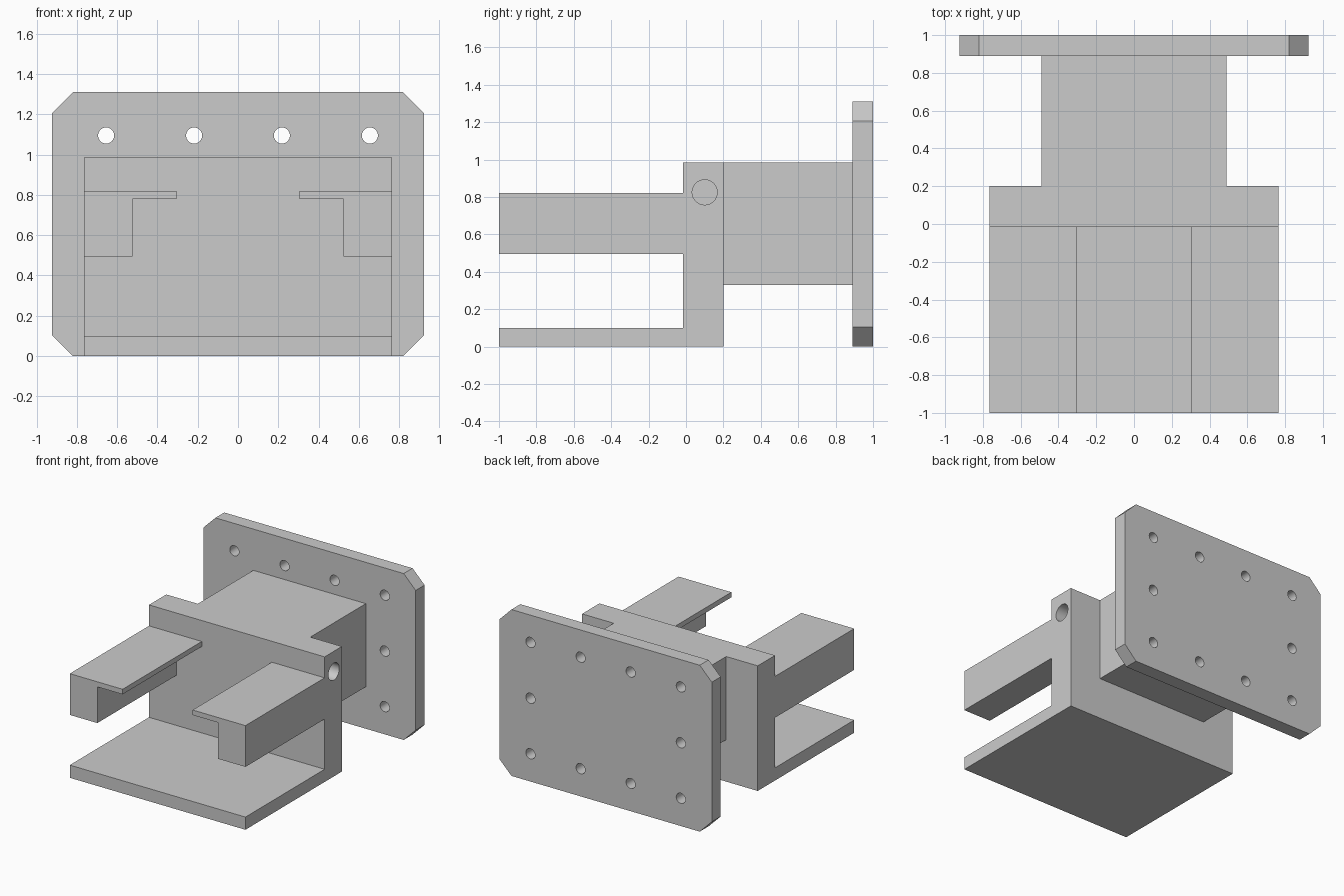
import bpy
import bmesh
from math import radians
from mathutils import Matrix, Vector

cube = bpy.data.objects.get("Cube")
if cube:
    bpy.data.objects.remove(cube, do_unlink=True)

grey = bpy.data.materials.new("plain grey")
grey.use_nodes = True
grey.diffuse_color = (0.6, 0.6, 0.6, 1)
grey.node_tree.nodes["Principled BSDF"].inputs["Base Color"].default_value = (0.6, 0.6, 0.6, 1)


def finish(name, bm):
    bmesh.ops.recalc_face_normals(bm, faces=bm.faces[:])
    mesh = bpy.data.meshes.new(name)
    bm.to_mesh(mesh)
    bm.free()
    mesh.materials.append(grey)
    obj = bpy.data.objects.new(name, mesh)
    bpy.context.collection.objects.link(obj)
    return obj


def extrude(name, points, start, end, axis):
    """Extrude a profile along x (points are y, z) or along y (points are x, z)."""
    bm = bmesh.new()
    place = (lambda a, b: (start, a, b)) if axis == "x" else (lambda a, b: (a, start, b))
    face = bm.faces.new([bm.verts.new(place(a, b)) for a, b in points])
    shift = Vector((end - start, 0, 0)) if axis == "x" else Vector((0, end - start, 0))
    new = bmesh.ops.extrude_face_region(bm, geom=[face])["geom"]
    bmesh.ops.translate(bm, vec=shift, verts=[v for v in new if isinstance(v, bmesh.types.BMVert)])
    return finish(name, bm)


def drill(name, centre, radius, depth, axis):
    bm = bmesh.new()
    bmesh.ops.create_cone(bm, cap_ends=True, segments=48, radius1=radius, radius2=radius, depth=depth)
    turn = Matrix.Rotation(radians(90), 4, "Y" if axis == "x" else "X")
    bm.transform(Matrix.Translation(centre) @ turn)
    obj = finish(name, bm)
    obj.hide_render = True
    return obj


def combine(target, tool, operation):
    mod = target.modifiers.new(operation.lower(), "BOOLEAN")
    mod.operation = operation
    mod.solver = "EXACT"
    mod.object = tool
    bpy.context.view_layer.objects.active = target
    bpy.ops.object.modifier_apply(modifier=mod.name)
    bpy.data.objects.remove(tool, do_unlink=True)


def tidy(obj):
    """Merge coplanar faces and shade the drilled holes smoothly."""
    bm = bmesh.new()
    bm.from_mesh(obj.data)
    bmesh.ops.remove_doubles(bm, verts=bm.verts[:], dist=0.0001)
    bmesh.ops.dissolve_limit(bm, angle_limit=radians(1), verts=bm.verts[:], edges=bm.edges[:])
    bm.to_mesh(obj.data)
    bm.free()
    bpy.ops.object.select_all(action="DESELECT")
    obj.select_set(True)
    bpy.context.view_layer.objects.active = obj
    bpy.ops.object.shade_smooth_by_angle(angle=radians(30))


# Carriage: floor tray and upright wall as one L profile
half_w, wall_front, wall_back, wall_top = 0.765, -0.015, 0.2, 0.985
bracket = extrude("bracket_body", [(-1, 0), (wall_back, 0), (wall_back, wall_top),
                                   (wall_front, wall_top), (wall_front, 0.1), (-1, 0.1)],
                  -half_w, half_w, "x")

# Two forward arms with inward lips
for side in (-1, 1):
    outline = [(half_w, 0.495), (half_w, 0.82), (0.305, 0.82),
               (0.305, 0.78), (0.525, 0.78), (0.525, 0.495)]
    arm = extrude("arm", [(side * x, z) for x, z in outline], -1, 0.05, "y")
    combine(bracket, arm, "UNION")

# Neck joining the wall to the plate
neck = extrude("neck", [(-0.49, 0.33), (0.49, 0.33), (0.49, wall_top), (-0.49, wall_top)],
               0.1, 0.89, "y")
combine(bracket, neck, "UNION")

# Blind bore in the left end of the wall
combine(bracket, drill("bore", (half_w, 0.1, 0.825), 0.067, 1.0, "x"), "DIFFERENCE")
tidy(bracket)

# Mounting plate with clipped corners
w, h, c = 0.925, 1.31, 0.105
plate = extrude("mounting_plate", [(-w + c, 0), (w - c, 0), (w, c), (w, h - c),
                                   (w - c, h), (-w + c, h), (-w, h - c), (-w, c)],
                0.89, 1.0, "y")

# Ring of bolt holes around the plate
for x in (-0.655, -0.218, 0.218, 0.655):
    for z in (0.218, 0.655, 1.095):
        if z != 0.655 or abs(x) > 0.5:
            combine(plate, drill("bolt_hole", (x, 0.945, z), 0.04, 0.3, "y"), "DIFFERENCE")
tidy(plate)
